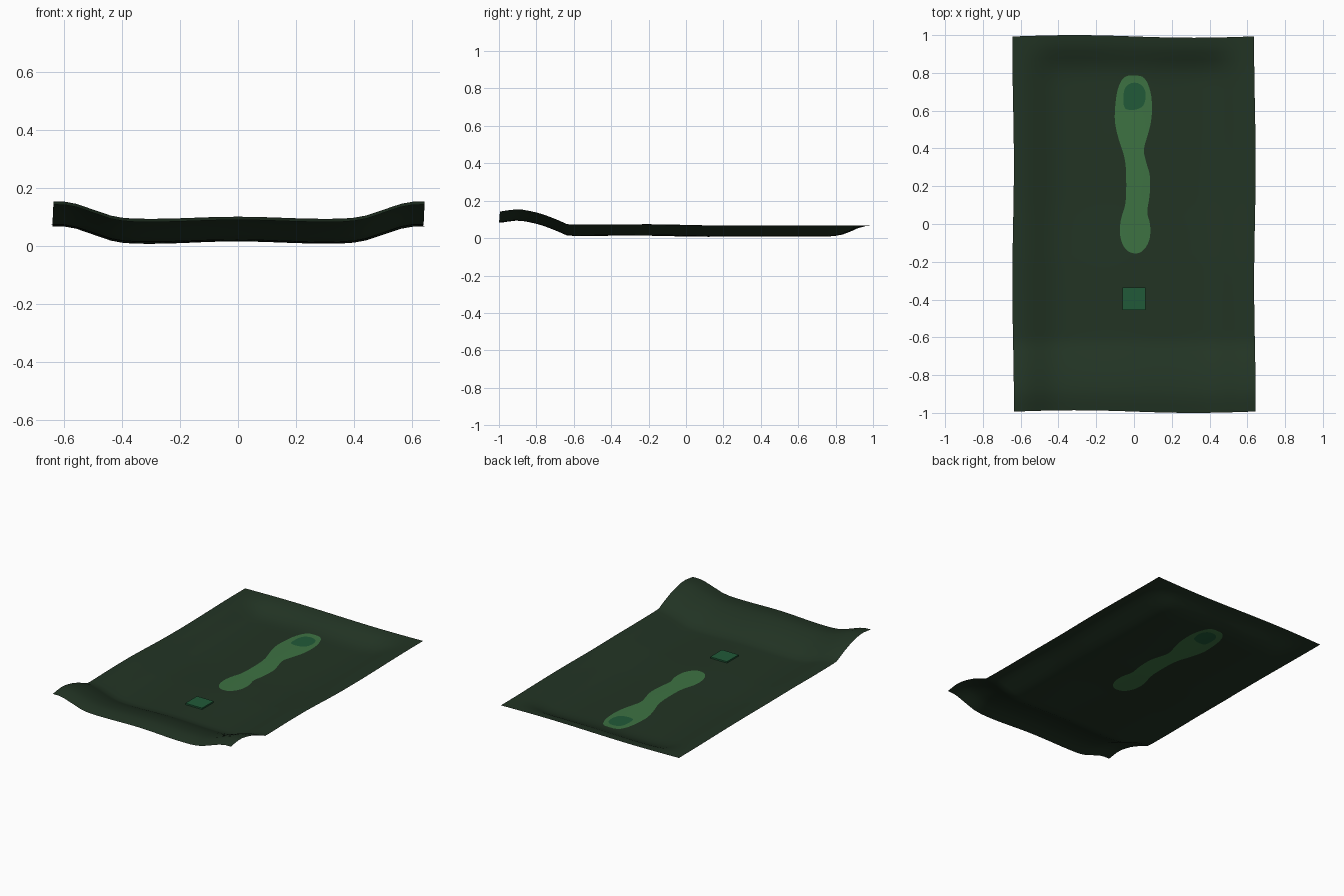
import bpy, bmesh, math
from mathutils import Vector
from mathutils.geometry import delaunay_2d_cdt

if "Cube" in bpy.data.objects:
    bpy.data.objects.remove(bpy.data.objects["Cube"])


def material(name, rgb):
    m = bpy.data.materials.new(name)
    m.diffuse_color = (*rgb, 1)
    m.use_nodes = True
    m.node_tree.nodes["Principled BSDF"].inputs["Base Color"].default_value = m.diffuse_color
    return m


rough_green = material("rough dark green", (0.016, 0.034, 0.0175))
fairway_green = material("fairway light green", (0.047, 0.168, 0.055))
short_green = material("short grass green", (0.0150, 0.101, 0.040))


def lerp_profile(t, pts):
    for (a, za), (b, zb) in zip(pts, pts[1:]):
        if t <= b:
            return za + (zb - za) * max(0, t - a) / (b - a)
    return pts[-1][1]


# height profiles: along the length, side banks, back bank
LENGTH = [(-1, 0.086), (-0.95, 0.094), (-0.9, 0.099), (-0.85, 0.091), (-0.78, 0.075),
          (-0.7, 0.045), (-0.64, 0.018), (-0.6, 0.016), (-0.2, 0.017), (0.1, 0.012), (1, 0.012)]
SIDE = [(0.38, 0), (0.43, 0.005), (0.5, 0.026), (0.56, 0.045), (0.6, 0.052), (0.64, 0.053)]
BACK = [(0.77, 0), (0.82, 0.08), (0.86, 0.28), (0.93, 0.82), (0.97, 0.97), (1, 1)]


def height(x, y):
    ripple = 0.0035 * math.cos(x * 10.5) + 0.0015 * math.sin(x * 6 + y * 5) * (1 - abs(y))
    z = lerp_profile(y, LENGTH) + lerp_profile(abs(x), SIDE) + ripple
    b = lerp_profile(y, BACK)
    return z * (1 - b) + 0.068 * b


def smooth_loop(pts, rounds=3):
    """Corner cutting on a closed outline."""
    pts = [Vector(p) for p in pts]
    for _ in range(rounds):
        pts = [q for a, b in zip(pts, pts[1:] + pts[:1])
               for q in (a.lerp(b, 0.25), a.lerp(b, 0.75))]
    return pts


# painted outlines, counter-clockwise
fairway = smooth_loop([
    (0.04, -0.155), (0.085, -0.09), (0.088, 0.0), (0.066, 0.06), (0.083, 0.14), (0.088, 0.25),
    (0.066, 0.32), (0.048, 0.39), (0.07, 0.46), (0.092, 0.54), (0.097, 0.63), (0.087, 0.71),
    (0.055, 0.78), (0, 0.785), (-0.055, 0.78), (-0.09, 0.71), (-0.102, 0.60), (-0.102, 0.53),
    (-0.08, 0.44), (-0.044, 0.34), (-0.040, 0.2), (-0.044, 0.1), (-0.070, 0.03), (-0.078, -0.05),
    (-0.058, -0.12), (-0.02, -0.155)])
putting = smooth_loop([
    (0.02, 0.605), (0.055, 0.625), (0.065, 0.69), (0.045, 0.735), (0.0, 0.75),
    (-0.045, 0.73), (-0.058, 0.68), (-0.055, 0.61), (-0.02, 0.60)])

# terrain sheet: grid points triangulated together with the outlines
W, L, NX, NY = 0.64, 0.99, 32, 50
points, faces = [], []
for j in range(NY + 1):
    for i in range(NX + 1):
        points.append(Vector((-W + 2 * W * i / NX, -L + 2 * L * j / NY)))
row = NX + 1
faces.append([i for i in range(row)] + [j * row + NX for j in range(1, NY + 1)]
             + [NY * row + i for i in range(NX - 1, -1, -1)]
             + [j * row for j in range(NY - 1, 0, -1)])
for outline in (fairway, putting):
    faces.append(list(range(len(points), len(points) + len(outline))))
    points += outline
verts, _, tris, _, _, source = delaunay_2d_cdt(points, [], faces, 1, 1e-5)

bm = bmesh.new()
bverts = []
for v in verts:
    # slightly wavy border
    x = v.x + 0.004 * math.sin(v.y * 5) * (v.x / W) ** 4
    y = v.y - 0.007 * math.sin(v.x * 5) * (v.y / L) ** 4
    y += 0.003 * v.y / L
    bverts.append(bm.verts.new((x, y, height(v.x, v.y / L))))
for t, src in zip(tris, source):
    f = bm.faces.new([bverts[i] for i in t])
    f.normal_update()
    if f.normal.z < 0:
        f.normal_flip()
    f.material_index = max(src)
    f.smooth = True
mesh = bpy.data.meshes.new("terrain_sheet")
bm.to_mesh(mesh)
bm.free()
for m in (rough_green, fairway_green, short_green):
    mesh.materials.append(m)
terrain = bpy.data.objects.new("terrain_sheet", mesh)
bpy.context.collection.objects.link(terrain)

# raised square tee pad
bpy.ops.mesh.primitive_cube_add(size=1, location=(0, -0.395, 0.026))
tee = bpy.context.object
tee.name = "tee_pad"
tee.scale = (0.12, 0.12, 0.009)
tee.data.materials.append(short_green)
